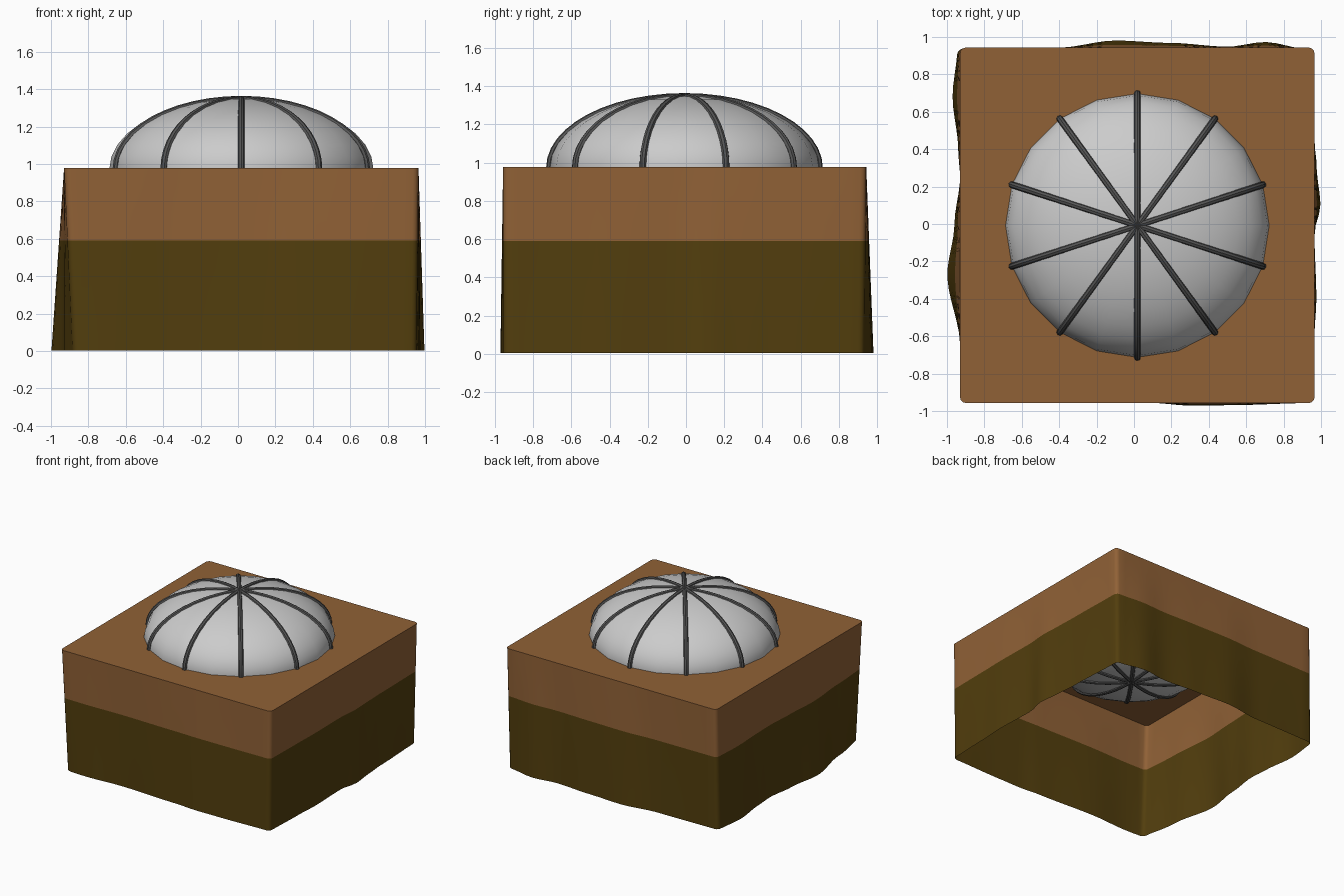
import bpy, bmesh, math
from mathutils import Vector

if "Cube" in bpy.data.objects:
    bpy.data.objects.remove(bpy.data.objects["Cube"])

X0, X1, Y0, Y1 = -0.93, 0.965, -0.957, 0.943
TOP, MID, LOW = 0.978, 0.59, 0.003
CENTRE = (0.018, -0.008, 0.972)

# outward sway of the bottom edge of each wall: (position along wall, offset)
FRONT = [(-.93, -.013), (-.7, -.005), (-.4, -.02), (.1, 0), (.3, .014), (.5, .012), (.96, 0)]
RIGHT = [(-.95, -.01), (-.6, 0), (-.4, .01), (-.05, 0), (.1, .032), (.3, .012), (.45, 0), (.94, -.019)]
BACK = [(-.93, -.007), (-.4, 0), (-.1, .038), (.2, .025), (.5, .005), (.7, .03), (.94, -.01)]
LEFT = [(-.95, -.046), (-.65, 0), (-.27, .068), (0, .03), (.25, 0), (.4, .01), (.68, .04), (.94, .015)]


def sway(table, t):
    if t <= table[0][0]:
        return table[0][1]
    for (a, u), (b, v) in zip(table, table[1:]):
        if t <= b:
            k = (t - a) / (b - a)
            k = k * k * (3 - 2 * k)
            return u + (v - u) * k
    return table[-1][1]


def material(name, colour):
    m = bpy.data.materials.new(name)
    m.diffuse_color = (*colour, 1)
    m.use_nodes = True
    m.node_tree.nodes["Principled BSDF"].inputs["Base Color"].default_value = m.diffuse_color
    return m


def outline():
    """Rounded square, counter-clockwise: list of (top point, bottom shift)."""
    r, n, pts = 0.03, 32, []
    corners = [(X0 + r, Y0 + r), (X1 - r, Y0 + r), (X1 - r, Y1 - r), (X0 + r, Y1 - r)]
    for i, (cx, cy) in enumerate(corners):
        for k in range(4):
            a = math.radians(180 + 90 * i + 30 * k)
            pts.append(Vector((cx + r * math.cos(a), cy + r * math.sin(a))))
        nxt = Vector(corners[(i + 1) % 4])
        a = math.radians(270 + 90 * i)
        nrm = Vector((math.cos(a), math.sin(a))) * r
        for k in range(1, n):
            pts.append(Vector((cx, cy)).lerp(nxt, k / n) + nrm)
    res = []
    for p in pts:
        # each wall's sway acts only near that wall
        wx = min(1, max(0, (abs(p.x - (X0 + X1) / 2) - 0.85) / 0.06))
        wy = min(1, max(0, (abs(p.y - (Y0 + Y1) / 2) - 0.85) / 0.06))
        dx = wx * (sway(RIGHT, p.y) if p.x > 0 else -sway(LEFT, p.y))
        dy = wy * (sway(BACK, p.x) if p.y > 0 else -sway(FRONT, p.x))
        res.append((p, Vector((dx, dy))))
    return res


def band(name, z_top, z_low, mat, capped):
    bm = bmesh.new()
    rings = []
    for s in range(5):
        z = z_top + (z_low - z_top) * s / 4
        k = (TOP - z) / (TOP - LOW)
        rings.append([bm.verts.new((*(p + d * k), z)) for p, d in outline()])
    n = len(rings[0])
    for a, b in zip(rings, rings[1:]):
        for i in range(n):
            j = (i + 1) % n
            bm.faces.new((a[i], b[i], b[j], a[j]))
    if capped:
        bm.faces.new(rings[0])
    me = bpy.data.meshes.new(name)
    bm.to_mesh(me)
    bm.free()
    me.materials.append(mat)
    return finish(bpy.data.objects.new(name, me))


def finish(ob):
    if ob.name not in bpy.context.collection.objects:
        bpy.context.collection.objects.link(ob)
    bpy.ops.object.select_all(action='DESELECT')
    ob.select_set(True)
    bpy.context.view_layer.objects.active = ob
    if ob.type == 'CURVE':
        bpy.ops.object.convert(target='MESH')
    bpy.ops.object.shade_smooth_by_angle(angle=math.radians(40))
    return bpy.context.object


# hollow cloth block: upper and lower colour bands, open underneath
band("upper_cover", TOP, MID, material("brown", (.28, .12, .037)), True)
band("lower_skirt", MID, LOW, material("olive", (.085, .048, .004)), False)

# flattened globe, its lower half hanging inside the block
bpy.ops.mesh.primitive_uv_sphere_add(segments=20, ring_count=18, radius=1, location=CENTRE)
dome = bpy.context.object
dome.name = "dome"
dome.scale = (.706, .706, .38)
finish(dome)

# five rings running over and under the globe
cu = bpy.data.curves.new("dome_ribs", 'CURVE')
cu.dimensions = '3D'
cu.bevel_depth = 0.018
cu.bevel_resolution = 2
for i in range(5):
    a = math.radians(18 + 36 * i)
    sp = cu.splines.new('POLY')
    sp.points.add(47)
    sp.use_cyclic_u = True
    for k, p in enumerate(sp.points):
        t = math.tau * k / 48
        r = .706 * math.cos(t)
        p.co = (r * math.cos(a), r * math.sin(a), .374 * math.sin(t), 1)
cu.materials.append(material("dark_grey", (.09, .09, .09)))
ribs = bpy.data.objects.new("dome_ribs", cu)
ribs.location = CENTRE
finish(ribs)
